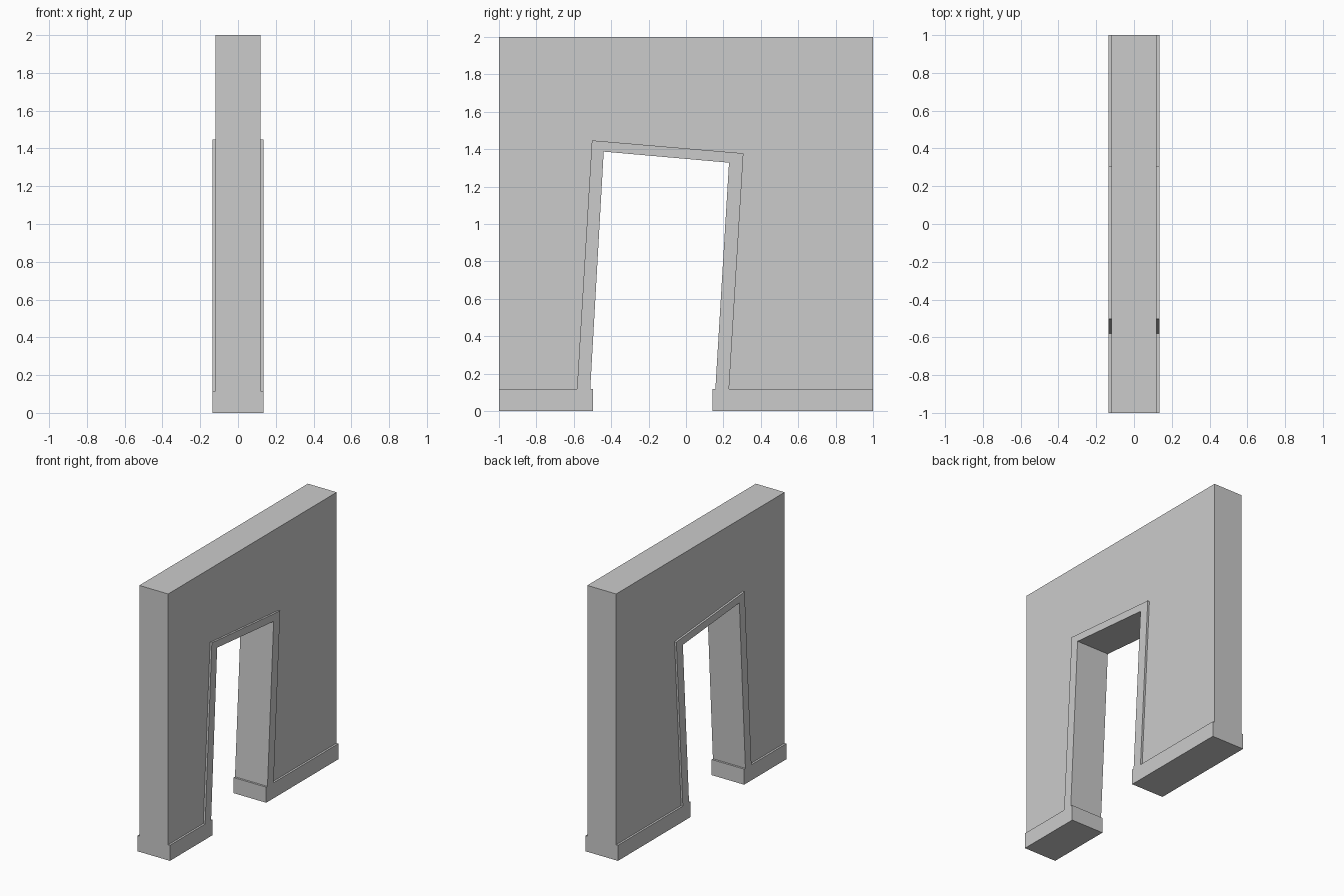
import bpy, bmesh

if "Cube" in bpy.data.objects:
    bpy.data.objects.remove(bpy.data.objects["Cube"])

BASE_H = 0.117      # skirting height
WALL_X = 0.12       # half thickness of wall
TRIM_X = 0.135      # half thickness of frame and skirting

# Leaning doorway outlines (y, z): bottom left, top left, top right, bottom right
OUTER = [(-0.583, BASE_H), (-0.503, 1.447), (0.307, 1.378), (0.23, BASE_H)]
INNER = [(-0.512, BASE_H), (-0.44, 1.387), (0.23, 1.328), (0.157, BASE_H)]


def extrude_profile(name, profile, half_x):
    """Extrude a (y, z) outline symmetrically along x."""
    bm = bmesh.new()
    face = bm.faces.new([bm.verts.new((-half_x, y, z)) for y, z in profile])
    result = bmesh.ops.extrude_face_region(bm, geom=[face])
    moved = [v for v in result["geom"] if isinstance(v, bmesh.types.BMVert)]
    bmesh.ops.translate(bm, verts=moved, vec=(2 * half_x, 0, 0))
    bmesh.ops.recalc_face_normals(bm, faces=bm.faces)
    mesh = bpy.data.meshes.new(name)
    bm.to_mesh(mesh)
    bm.free()
    obj = bpy.data.objects.new(name, mesh)
    bpy.context.collection.objects.link(obj)
    return obj


# Wall surrounding the frame
extrude_profile("wall", [(-1, BASE_H), (-1, 2), (1, 2), (1, BASE_H)] + OUTER[::-1], WALL_X)

# Door frame lining the crooked opening
extrude_profile("door_frame", OUTER + INNER[::-1], TRIM_X)

# Skirting blocks either side of the opening
for name, y0, y1 in (("skirting_left", -1, -0.497), ("skirting_right", 0.142, 1)):
    extrude_profile(name, [(y0, 0), (y0, BASE_H), (y1, BASE_H), (y1, 0)], TRIM_X)
